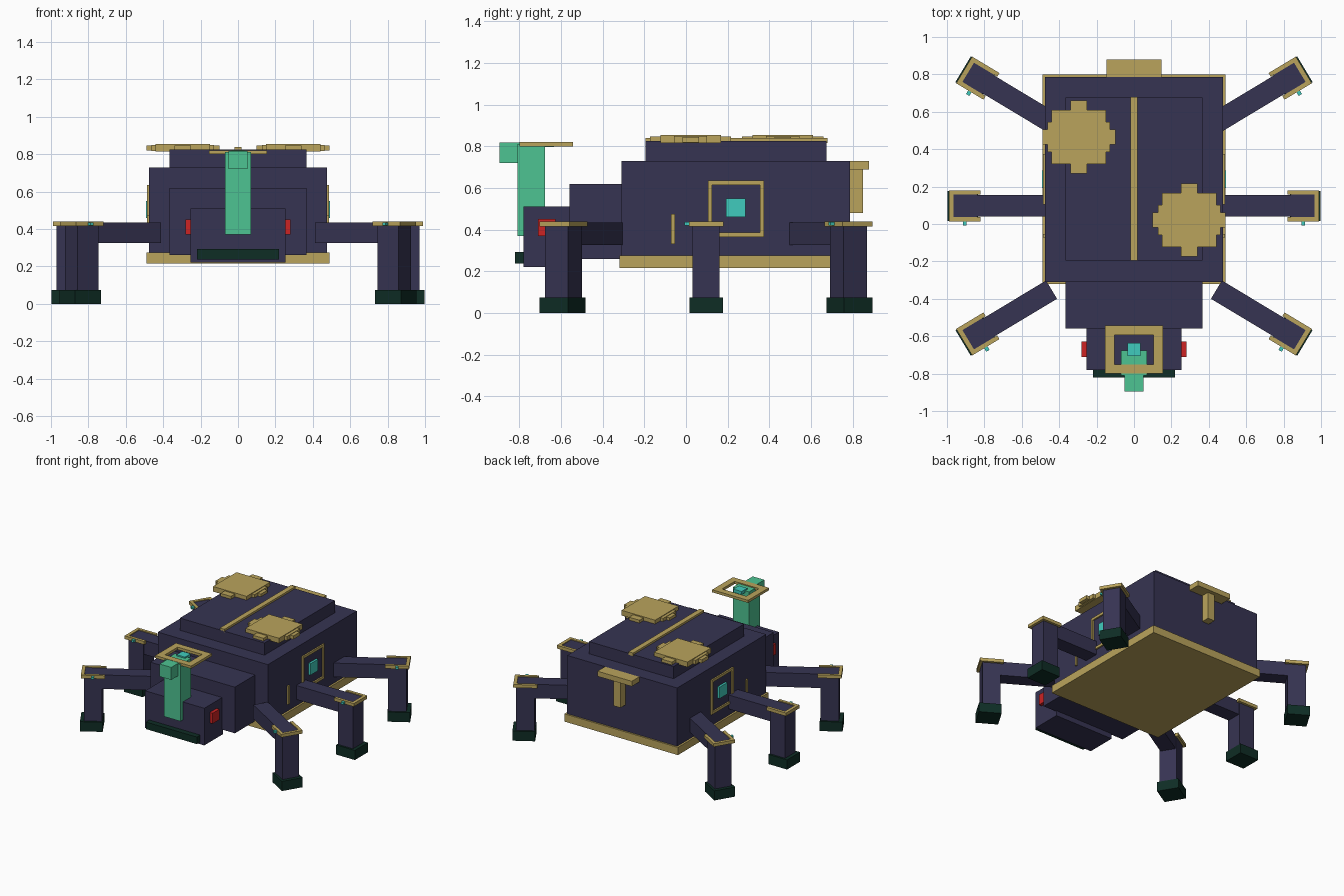
import bpy, bmesh, math
from mathutils import Matrix, Vector

if "Cube" in bpy.data.objects:
    bpy.data.objects.remove(bpy.data.objects["Cube"])


def material(name, rgb):
    m = bpy.data.materials.new(name)
    m.diffuse_color = (*rgb, 1)
    m.use_nodes = True
    m.node_tree.nodes["Principled BSDF"].inputs["Base Color"].default_value = m.diffuse_color
    return m


HULL = material("dusk purple", (0.037, 0.034, 0.085))
BRASS = material("brass", (0.49, 0.37, 0.107))
DARK = material("deep green", (0.0045, 0.026, 0.018))
JADE = material("jade", (0.076, 0.55, 0.29))
CYAN = material("cyan", (0.051, 0.60, 0.51))
RED = material("red", (0.61, 0.017, 0.017))


def boxes(name, mat, parts, matrix=Matrix()):
    """One object from boxes given as (x0, x1, y0, y1, z0, z1)."""
    bm = bmesh.new()
    for x0, x1, y0, y1, z0, z1 in parts:
        center = Vector(((x0 + x1) / 2, (y0 + y1) / 2, (z0 + z1) / 2))
        size = Matrix.Diagonal((x1 - x0, y1 - y0, z1 - z0, 1))
        bmesh.ops.create_cube(bm, size=1, matrix=matrix @ Matrix.Translation(center) @ size)
    bmesh.ops.recalc_face_normals(bm, faces=bm.faces)
    mesh = bpy.data.meshes.new(name)
    bm.to_mesh(mesh)
    bm.free()
    mesh.materials.append(mat)
    ob = bpy.data.objects.new(name, mesh)
    bpy.context.collection.objects.link(ob)
    return ob


def mirrored(name, mat, parts, matrix=Matrix()):
    ob = boxes(name, mat, parts, matrix)
    mod = ob.modifiers.new("mirror", 'MIRROR')
    mod.use_axis = (True, False, False)
    return ob


def square_frame(u, v, t):
    """Four bars (a0, a1, b0, b1) of a frame with half sizes u, v and bar width t."""
    return [(-u, u, v - t, v), (-u, u, -v, t - v),
            (u - t, u, t - v, v - t), (-u, t - u, t - v, v - t)]


# Body
boxes("body", HULL, [(-0.475, 0.475, -0.31, 0.787, 0.27, 0.73)])
boxes("base_plate", BRASS, [(-0.49, 0.49, -0.32, 0.80, 0.215, 0.275)])
boxes("upper_deck", HULL, [(-0.365, 0.365, -0.195, 0.675, 0.72, 0.825)])
boxes("spine_strip", BRASS, [(-0.02, 0.02, -0.195, 0.68, 0.815, 0.84)])

# Head
boxes("neck", HULL, [(-0.365, 0.365, -0.56, -0.30, 0.26, 0.62)])
boxes("head", HULL, [(-0.255, 0.255, -0.78, -0.55, 0.22, 0.51)])
boxes("jaw", DARK, [(-0.22, 0.22, -0.822, -0.775, 0.237, 0.292)])
mirrored("eye", RED, [(0.25, 0.28, -0.712, -0.628, 0.37, 0.452)])

# Horn with its framed crown
boxes("horn", JADE, [(-0.07, 0.07, -0.81, -0.677, 0.37, 0.812)])
boxes("horn_tip", JADE, [(-0.05, 0.05, -0.895, -0.80, 0.72, 0.818)])
boxes("crown_frame", BRASS, [(*b, 0.80, 0.82) for b in square_frame(0.155, 0.128, 0.05)],
      Matrix.Translation((0, -0.672, 0)))
boxes("crown_core", CYAN, [(-0.036, 0.036, -0.705, -0.635, 0.798, 0.822)])

# Side windows and trim
mirrored("window_frame", BRASS, [(0.47, 0.486, a0 + 0.24, a1 + 0.24, b0 + 0.5, b1 + 0.5)
                                 for a0, a1, b0, b1 in square_frame(0.135, 0.135, 0.02)])
mirrored("window_core", CYAN, [(0.47, 0.492, 0.193, 0.287, 0.46, 0.55)])
mirrored("side_trim", BRASS, [(0.47, 0.486, -0.072, -0.054, 0.33, 0.475)])

# Tail
boxes("tail_bar", BRASS, [(-0.148, 0.148, 0.78, 0.88, 0.69, 0.73)])
boxes("tail_stem", BRASS, [(-0.03, 0.03, 0.78, 0.85, 0.48, 0.695)])

# Cog plates on the deck
for name, x, y in (("left_cog", -0.295, 0.465), ("right_cog", 0.295, 0.022)):
    boxes(name, BRASS, [(-0.145, 0.145, -0.145, 0.145, 0.815, 0.855),
                        (-0.168, 0.168, -0.08, 0.08, 0.817, 0.85),
                        (-0.195, 0.195, -0.04, 0.04, 0.819, 0.846),
                        (-0.045, 0.045, -0.195, 0.195, 0.819, 0.847)],
          Matrix.Translation((x, y, 0)))

# Legs: local x points outward along the arm, origin under the knee
for name, x, y, deg in (("front", 0.835, -0.588, -31), ("middle", 0.905, 0.097, 0),
                        ("rear", 0.835, 0.78, 31)):
    m = Matrix.Translation((x, y, 0)) @ Matrix.Rotation(math.radians(deg), 4, 'Z')
    mirrored(name + "_arm", HULL, [(-0.46, 0.064, -0.057, 0.057, 0.325, 0.434)], m)
    mirrored(name + "_leg", HULL, [(-0.065, 0.065, -0.065, 0.065, 0.06, 0.433)], m)
    mirrored(name + "_foot", DARK, [(-0.07, 0.092, -0.08, 0.08, 0, 0.075)], m)
    mirrored(name + "_knee_trim", BRASS, [(-0.085, 0.085, 0.06, 0.083, 0.415, 0.44),
                                          (-0.085, 0.085, -0.083, -0.06, 0.415, 0.44),
                                          (0.06, 0.085, -0.06, 0.06, 0.415, 0.44)], m)
    mirrored(name + "_knee_stud", CYAN, [(-0.01, 0.01, -0.105, -0.08, 0.419, 0.436)], m)
